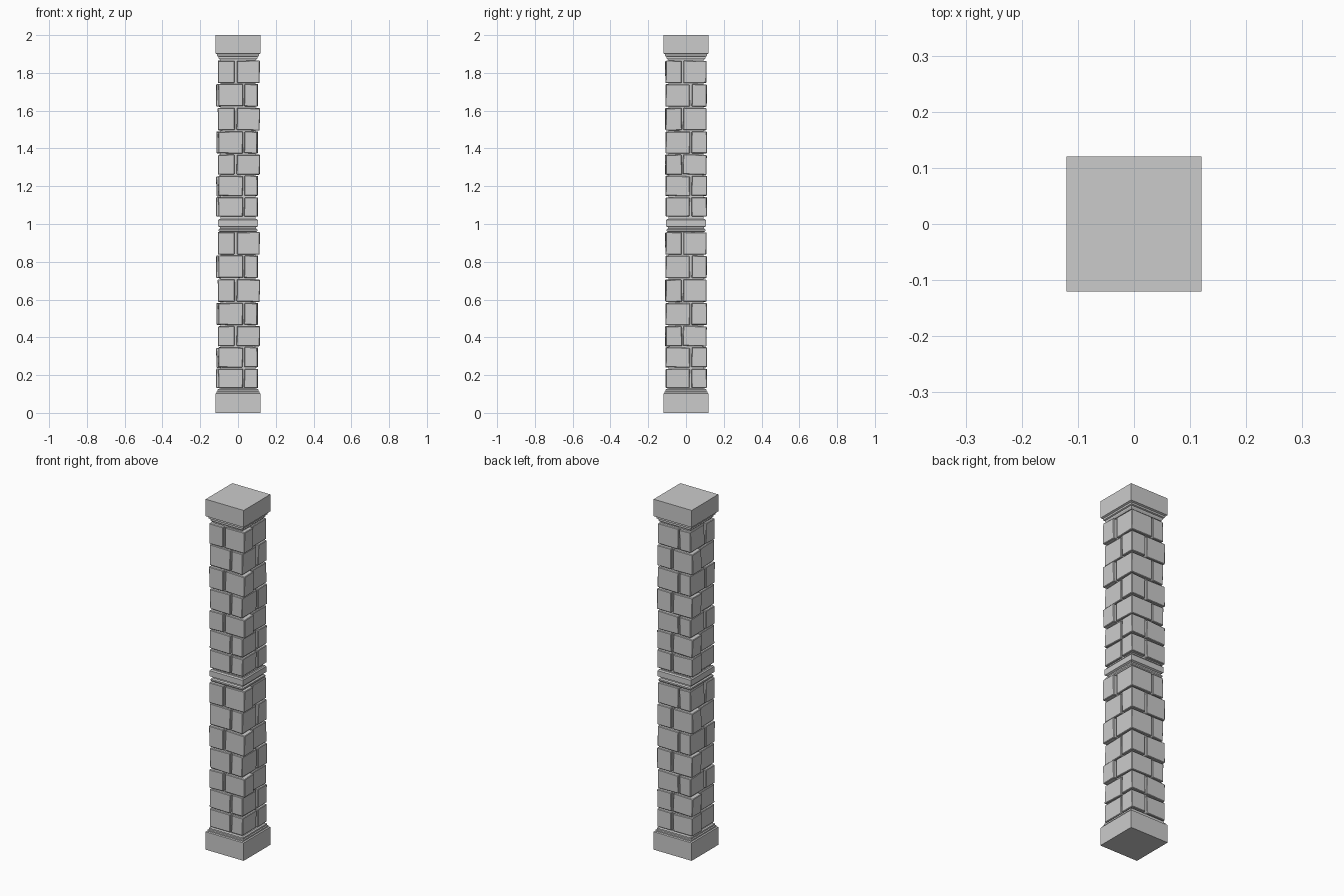
import bpy, bmesh, random
from math import radians
from mathutils import Vector, Matrix

if "Cube" in bpy.data.objects:
    bpy.data.objects.remove(bpy.data.objects["Cube"])

random.seed(4)


def finish(bm, name):
    bmesh.ops.recalc_face_normals(bm, faces=bm.faces[:])
    mesh = bpy.data.meshes.new(name)
    bm.to_mesh(mesh)
    bm.free()
    ob = bpy.data.objects.new(name, mesh)
    bpy.context.collection.objects.link(ob)
    return ob


def square_loft(name, profile):
    """Sweep a (half width, height) profile around a square."""
    bm = bmesh.new()
    rings = [[bm.verts.new((sx * r, sy * r, z))
              for sx, sy in ((-1, -1), (1, -1), (1, 1), (-1, 1))]
             for r, z in profile]
    for a, b in zip(rings, rings[1:]):
        for i in range(4):
            j = (i + 1) % 4
            bm.faces.new((a[i], a[j], b[j], b[i]))
    bm.faces.new(rings[0][::-1])
    bm.faces.new(rings[-1])
    return finish(bm, name)


def stone(bm, x0, x1, y0, y1, z0, z1, turn):
    """One slightly skewed block, optionally turned half way round the pillar."""
    size = Vector((x1 - x0, y1 - y0, z1 - z0))
    centre = Vector(((x0 + x1) / 2, (y0 + y1) / 2, (z0 + z1) / 2))
    tilt = Matrix.Rotation(radians(random.uniform(-1.5, 1.5)), 4, random.choice("XY"))
    m = (Matrix.Rotation(turn, 4, 'Z') @ Matrix.Translation(centre) @ tilt
         @ Matrix.Diagonal((*size, 1)))
    verts = bmesh.ops.create_cube(bm, size=1, matrix=m)["verts"]
    for v in verts:
        v.co += Vector([random.uniform(-0.0015, 0.0015) for _ in range(3)])
    edges = list({e for v in verts for e in v.link_edges})
    bmesh.ops.bevel(bm, geom=edges, offset=0.003, segments=1, affect='EDGES')


# Base, cap and middle band with their mouldings
square_loft("base", [(0.12, 0), (0.12, 0.102), (0.113, 0.105), (0.113, 0.112),
                     (0.108, 0.115), (0.108, 0.123), (0.101, 0.128)])
square_loft("cap", [(0.097, 1.87), (0.103, 1.879), (0.103, 1.886), (0.11, 1.889),
                    (0.11, 1.899), (0.12, 1.903), (0.12, 2.0)])
square_loft("middle_band", [(0.097, 0.958), (0.102, 0.964), (0.102, 0.972),
                            (0.095, 0.977), (0.095, 0.983), (0.105, 0.988),
                            (0.105, 1.02), (0.1, 1.027)])

# Recessed mortar core
square_loft("mortar_core", [(0.092, 0.1), (0.092, 1.9)])

# Stone courses: each stack of seven alternates by half turns
heights = [0.128, 0.237, 0.35, 0.462, 0.585, 0.71, 0.835, 0.96]
pattern = [0, 0, 1, 0, 1, 0, 1]
blocks = [(-0.104, 0.026, -0.108, 0.015),   # front left
          (0.034, 0.103, -0.107, 0.02),     # front right
          (0.018, 0.106, 0.03, 0.11),       # back right
          (-0.115, 0.006, 0.023, 0.107)]    # back left
for label, lift in (("lower_stones", 0), ("upper_stones", 0.908)):
    bm = bmesh.new()
    random.seed(4)
    for z0, z1, flip in zip(heights, heights[1:], pattern):
        for x0, x1, y0, y1 in blocks:
            stone(bm, x0, x1, y0, y1, z0 + lift + 0.004, z1 + lift - 0.004,
                  radians(180 * flip))
    finish(bm, label)
